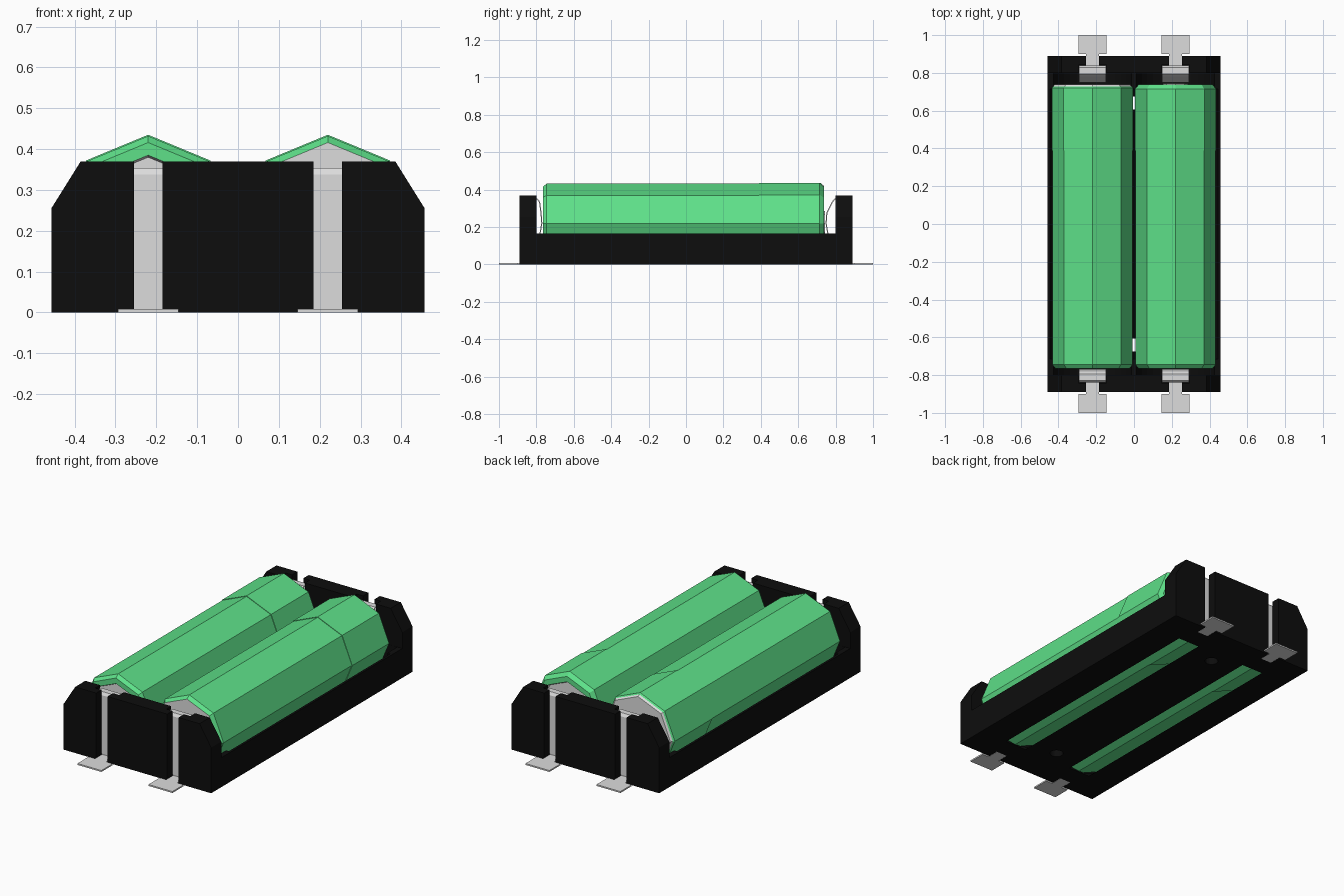
import bpy, bmesh, math
from mathutils import Vector

if "Cube" in bpy.data.objects:
    bpy.data.objects.remove(bpy.data.objects["Cube"])


def mat(name, c):
    m = bpy.data.materials.new(name)
    m.diffuse_color = (*c, 1)
    m.use_nodes = True
    m.node_tree.nodes["Principled BSDF"].inputs["Base Color"].default_value = m.diffuse_color
    return m


BLACK = mat("black plastic", (0.004, 0.004, 0.004))
GREEN = mat("green sleeve", (0.112, 0.75, 0.25))
METAL = mat("bright metal", (0.72, 0.72, 0.72))
CELL_X = 0.22
CELL_Z = 0.22


def finish(name, bm, mats):
    bmesh.ops.recalc_face_normals(bm, faces=bm.faces)
    me = bpy.data.meshes.new(name)
    bm.to_mesh(me)
    bm.free()
    for m in mats:
        me.materials.append(m)
    ob = bpy.data.objects.new(name, me)
    bpy.context.collection.objects.link(ob)
    return ob


def prism(bm, pts, axis_vec):
    """Extrude a closed polygon along a vector."""
    f = bm.faces.new([bm.verts.new(p) for p in pts])
    r = bmesh.ops.extrude_face_region(bm, geom=[f])
    vs = [g for g in r["geom"] if isinstance(g, bmesh.types.BMVert)]
    bmesh.ops.translate(bm, verts=vs, vec=Vector(axis_vec))


def box(bm, x0, x1, y0, y1, z0, z1):
    prism(bm, [(x0, y0, z0), (x1, y0, z0), (x1, y1, z0), (x0, y1, z0)], (0, 0, z1 - z0))


def lathe(name, cx, profile, sides, mats):
    """Rings of (y, radius, material of the next band) around a lengthwise axis."""
    bm = bmesh.new()
    rings = []
    for y, r, _ in profile:
        rings.append([bm.verts.new((cx + r * math.sin(2 * math.pi * i / sides), y,
                                    CELL_Z + r * math.cos(2 * math.pi * i / sides)))
                      for i in range(sides)])
    for k in range(len(rings) - 1):
        for i in range(sides):
            j = (i + 1) % sides
            f = bm.faces.new((rings[k][i], rings[k][j], rings[k + 1][j], rings[k + 1][i]))
            f.material_index = profile[k][2]
    for ring in (rings[0], rings[-1]):
        bm.faces.new(ring).material_index = 1 if len(mats) > 1 else 0
    return finish(name, bm, mats)


# Holder tray: chamfered end profile run along the full length
W = 0.457
bm = bmesh.new()
prism(bm, [(x, -0.89, z) for x, z in
           [(-W, 0), (W, 0), (W, 0.255), (0.385, 0.37), (-0.385, 0.37), (-W, 0.255)]], (0, 1.78, 0))
holder = finish("holder_tray", bm, [BLACK])


def cut(cutter):
    cutter.hide_render = True
    md = holder.modifiers.new("cut", "BOOLEAN")
    md.operation = "DIFFERENCE"
    md.solver = "EXACT"
    md.object = cutter
    bpy.context.view_layer.objects.active = holder
    bpy.ops.object.modifier_apply(modifier=md.name)
    bpy.data.objects.remove(cutter)


def cut_box(*a):
    b = bmesh.new()
    box(b, *a)
    cut(finish("cutter", b, [BLACK]))


# Open space above the low side walls, then cradles that break through the floor
cut_box(-0.6, 0.6, -0.80, 0.80, 0.165, 0.6)
for s in (-1, 1):
    cx = s * CELL_X
    cut(lathe("cutter", cx, [(-0.715, 0.231, 0), (0.715, 0.231, 0)], 32, [BLACK]))
    cut(lathe("cutter", cx, [(-0.799, 0.2145, 0), (0.799, 0.2145, 0)], 32, [BLACK]))
    for e in (-1, 1):
        # narrow slot through the wall and wide contact pocket inside it
        ya, yb = sorted((e * 0.83, e * 0.95))
        cut_box(cx - 0.035, cx + 0.035, ya, yb, -0.1, 0.6)
        ya, yb = sorted((e * 0.79, e * 0.842))
        cut_box(cx - 0.074, cx + 0.074, ya, yb, 0.012, 0.6)
# Mounting holes between the cells
for e in (-1, 1):
    b = bmesh.new()
    prism(b, [(0.035 * math.cos(i * math.pi / 8), e * 0.64 + 0.035 * math.sin(i * math.pi / 8), -0.1)
              for i in range(16)], (0, 0, 0.5))
    cut(finish("cutter", b, [BLACK]))


# Spring contacts with solder feet
def contact(name, cx, e, tip):
    bm = bmesh.new()
    path = [(0.838, 0.002), (0.838, 0.338), (0.828, 0.354), (0.795, 0.354), (0.78, 0.335),
            (tip + 0.004, 0.275), (tip, 0.22), (tip + 0.012, 0.15), (0.79, 0.10)]
    t = 0.006
    inner = []
    for i, p in enumerate(path):
        a = Vector(path[max(i - 1, 0)])
        c = Vector(path[min(i + 1, len(path) - 1)])
        d = (c - a).normalized()
        inner.append((p[0] - d.y * t, p[1] + d.x * t))
    x0 = cx - 0.072
    for i in range(len(path) - 1):
        prism(bm, [(x0, e * y, z) for y, z in
                   (path[i], path[i + 1], inner[i + 1], inner[i])], (0.144, 0, 0))
    ya, yb = sorted((e * 0.83, e * 0.905))
    box(bm, cx - 0.034, cx + 0.034, ya, yb, 0, 0.008)
    ya, yb = sorted((e * 0.9, e * 1.0))
    box(bm, cx - 0.074, cx + 0.074, ya, yb, 0, 0.008)
    finish(name, bm, [METAL])


for s, side in ((-1, "left"), (1, "right")):
    contact("front_contact_" + side, s * CELL_X, -1, 0.768)
    contact("back_contact_" + side, s * CELL_X, 1, 0.746)

# Eight-sided cells, lying in opposite directions
R = 0.212
for s, side in ((-1, "left"), (1, "right")):
    if s > 0:   # green rim and raised terminal at the back
        prof = [(-0.765, 0.17, 1), (-0.765, 0.196, 0), (-0.745, R, 0), (0.39, R, 0), (0.39, 0.215, 0),
                (0.715, 0.215, 0), (0.738, 0.195, 0), (0.738, 0.165, 1), (0.728, 0.16, 1),
                (0.728, 0.07, 1), (0.744, 0.065, 1)]
    else:       # flat bare metal at the back
        prof = [(-0.765, 0.065, 1), (-0.752, 0.07, 1), (-0.752, 0.16, 1), (-0.765, 0.165, 0),
                (-0.765, 0.196, 0), (-0.745, R, 0), (0.39, R, 0), (0.39, 0.215, 0),
                (0.72, 0.215, 0), (0.728, 0.208, 1), (0.738, 0.2, 1)]
    lathe("cell_" + side, s * CELL_X, prof, 8, [GREEN, METAL])
